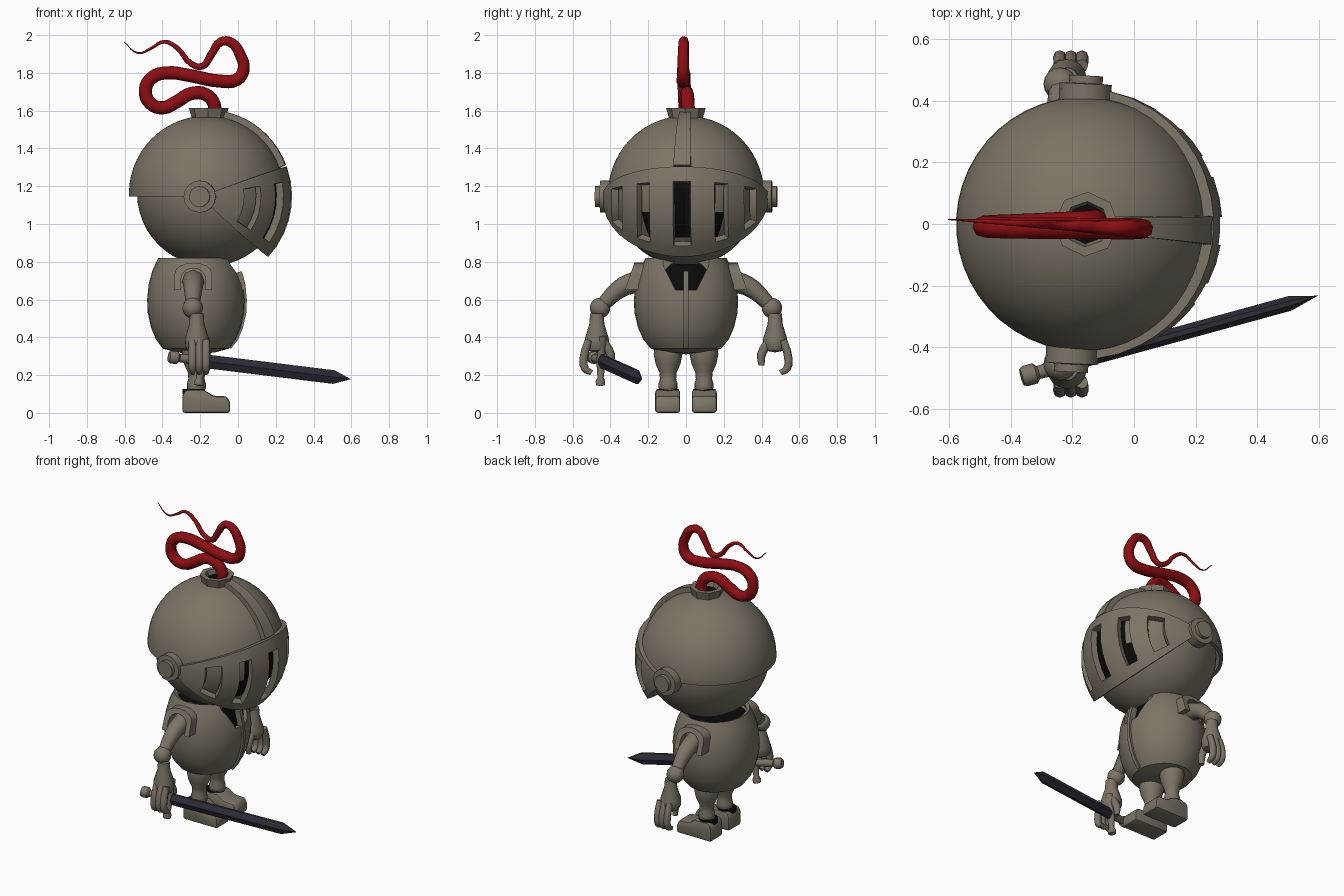
import bpy, bmesh, math
from mathutils import Vector, Matrix
from math import sin, cos, radians, pi

if "Cube" in bpy.data.objects:
    bpy.data.objects.remove(bpy.data.objects["Cube"])


def material(name, rgb):
    m = bpy.data.materials.new(name)
    m.diffuse_color = (*rgb, 1)
    m.use_nodes = True
    m.node_tree.nodes["Principled BSDF"].inputs["Base Color"].default_value = m.diffuse_color
    return m


STEEL = material("warm_grey_steel", (0.20, 0.175, 0.132))
BLACK = material("black_interior", (0.003, 0.003, 0.003))
RED = material("red_plume", (0.27, 0.004, 0.006))
BLADE = material("dark_blade", (0.028, 0.028, 0.042))


def finish(ob, angle=35):
    # apply modifiers, then shade smooth with sharp corners kept
    bpy.ops.object.select_all(action='DESELECT')
    ob.select_set(True)
    bpy.context.view_layer.objects.active = ob
    bpy.ops.object.convert(target='MESH')
    bpy.ops.object.shade_smooth_by_angle(angle=radians(angle))
    return ob


def add(name, bm, mat, solid=0, bevel=0, cutter=None, recalc=True, black=None):
    if recalc:
        bmesh.ops.recalc_face_normals(bm, faces=bm.faces)
    if black:
        for f in bm.faces:
            f.material_index = int(black(f.calc_center_median()))
    me = bpy.data.meshes.new(name)
    bm.to_mesh(me)
    bm.free()
    me.materials.append(mat)
    if black:
        me.materials.append(BLACK)
    ob = bpy.data.objects.new(name, me)
    bpy.context.collection.objects.link(ob)
    if solid:
        ob.modifiers.new("thickness", 'SOLIDIFY').thickness = solid
    if cutter:
        m = ob.modifiers.new("cut", 'BOOLEAN')
        m.object, m.operation, m.solver = cutter, 'DIFFERENCE', 'EXACT'
    if bevel:
        m = ob.modifiers.new("bevel", 'BEVEL')
        m.width, m.segments = bevel, 2
    return finish(ob)


def lathe(name, profile, at, mat, n=24, sy=1, axis=None, **kw):
    # profile of (radius, height) turned around z, or around another axis
    bm = bmesh.new()
    vs = [bm.verts.new((r, 0, z)) for r, z in profile]
    es = [bm.edges.new(p) for p in zip(vs, vs[1:])]
    bmesh.ops.spin(bm, geom=vs + es, cent=(0, 0, 0), axis=(0, 0, 1), angle=2 * pi, steps=n)
    bmesh.ops.remove_doubles(bm, verts=bm.verts, dist=1e-4)
    bmesh.ops.scale(bm, vec=(1, sy, 1), verts=bm.verts)
    if axis:
        bmesh.ops.transform(bm, matrix=Vector(axis).to_track_quat('Z', 'Y').to_matrix().to_4x4(), verts=bm.verts)
    bmesh.ops.translate(bm, vec=at, verts=bm.verts)
    return add(name, bm, mat, **kw)


def ball_mesh(at, r, u=40, v=24):
    bm = bmesh.new()
    bmesh.ops.create_uvsphere(bm, u_segments=u, v_segments=v, radius=r)
    bmesh.ops.translate(bm, vec=at, verts=bm.verts)
    return bm


def prism(name, pts, vec, mat, **kw):
    bm = bmesh.new()
    f = bm.faces.new([bm.verts.new(p) for p in pts])
    ext = bmesh.ops.extrude_face_region(bm, geom=[f], use_keep_orig=True)
    bmesh.ops.translate(bm, vec=vec, verts=[g for g in ext['geom'] if isinstance(g, bmesh.types.BMVert)])
    return add(name, bm, mat, **kw)


def patch(name, fn, us, vs, mat, skip=lambda u, v: False, **kw):
    # grid surface fn(u, v) with some cells left open
    bm = bmesh.new()
    g = [[bm.verts.new(fn(u, v)) for v in vs] for u in us]
    for i in range(len(us) - 1):
        for j in range(len(vs) - 1):
            if not skip((us[i] + us[i + 1]) / 2, (vs[j] + vs[j + 1]) / 2):
                bm.faces.new((g[i][j], g[i][j + 1], g[i + 1][j + 1], g[i + 1][j]))
    return add(name, bm, mat, recalc=False, **kw)


def tube(name, pts, mat, res=4):
    # rounded tube through points (x, y, z, radius)
    cu = bpy.data.curves.new(name, 'CURVE')
    cu.dimensions, cu.bevel_depth, cu.bevel_resolution = '3D', 1, 2
    cu.resolution_u, cu.use_fill_caps = res, True
    sp = cu.splines.new('BEZIER')
    sp.bezier_points.add(len(pts) - 1)
    for b, p in zip(sp.bezier_points, pts):
        b.co, b.radius = p[:3], p[3]
        b.handle_left_type = b.handle_right_type = 'AUTO'
    cu.materials.append(mat)
    ob = bpy.data.objects.new(name, cu)
    bpy.context.collection.objects.link(ob)
    return finish(ob, 50)


# ---------- helmet ----------
helmet = []
PX, PZ = -0.18, 1.145   # visor pivot
SX, SZ = -0.165, 1.16   # skull centre
helmet.append(add("head_shell", ball_mesh((-0.15, 0, 1.163), 0.385), STEEL,
                  black=lambda c: c.x > 0 and abs(c.y) < 0.19 and 0.93 < c.z < 1.3))
bm = ball_mesh((SX, 0, SZ), 0.413, 48, 28)
a = radians(20)
for no in ((0, 0, 1), (-sin(a), 0, cos(a))):
    bmesh.ops.bisect_plane(bm, geom=bm.verts[:] + bm.edges[:] + bm.faces[:],
                           plane_co=(PX, 0, PZ), plane_no=no, clear_inner=True)
helmet.append(add("helmet_skull", bm, STEEL, solid=0.022))


def visor_point(phi, lam):
    p, l = radians(phi), radians(lam)
    return (PX + 0.467 * cos(l) * cos(p), 0.443 * sin(l), PZ + 0.467 * cos(l) * sin(p))


half = [6, 14, 23, 28, 33, 40, 47, 53, 60, 70, 82]
lams = [-v for v in reversed(half)] + [0] + half
helmet.append(patch("visor", visor_point, [-43, -34, -25, -16, -7, 2, 10, 20], lams, STEEL, solid=0.04,
                    skip=lambda p, l: -34 < p < 10 and (abs(l) < 6 or 23 < abs(l) < 33 or 47 < abs(l) < 60)))


def ridge_point(phi, side):
    p, w = radians(phi), 0.052 - 0.0003 * phi
    return (SX + 0.445 * cos(p), side * w, SZ + 0.445 * sin(p))


helmet.append(patch("helmet_ridge", ridge_point, [20 + 6 * i for i in range(11)], [-1, 0, 1], STEEL, solid=0.05))
for s in (-1, 1):
    helmet.append(lathe("visor_pivot", [(0, 0.39), (0.085, 0.39), (0.085, 0.455), (0.055, 0.457), (0.055, 0.482), (0, 0.482)],
                        (PX, 0, PZ), STEEL, n=16, axis=(0, s, 0)))
helmet.append(lathe("plume_holder", [(0.085, 1.54), (0.105, 1.615), (0.074, 1.615), (0.064, 1.585), (0, 1.585)],
                    (-0.155, 0, 0), STEEL, n=8, black=lambda c: math.hypot(c.x + 0.155, c.y) < 0.06))
turn = Matrix.Translation((SX, 0, 0)) @ Matrix.Rotation(radians(-2.9), 4, 'Z') @ Matrix.Translation((-SX, 0, 0))
for ob in helmet:
    ob.matrix_world = turn

# ---------- plume ----------
path = [(-.13, 1.56), (-.125, 1.63), (-.17, 1.685), (-.25, 1.69), (-.32, 1.65), (-.40, 1.615), (-.465, 1.64),
        (-.49, 1.71), (-.455, 1.775), (-.38, 1.8), (-.25, 1.785), (-.1, 1.757), (-.005, 1.765), (.03, 1.82),
        (.01, 1.90), (-.035, 1.96), (-.09, 1.965), (-.14, 1.90), (-.19, 1.835), (-.25, 1.85), (-.32, 1.93),
        (-.39, 1.965), (-.46, 1.93), (-.53, 1.905), (-.603, 1.965)]
n = len(path) - 1
tube("plume", [(x, 0.015 - 0.03 * sin(pi * i / n), z, 0.035 if i < 13 else 0.002 + 0.033 * (n - i) / (n - 12))
               for i, (x, z) in enumerate(path)], RED)

# ---------- torso ----------
TX = -0.223
prof = [(.175, .34), (.212, .39), (.237, .45), (.255, .53), (.258, .60), (.25, .68), (.232, .75), (.20, .82)]
v_cut = prism("collar_cutter", [(-0.05, y, z) for y, z in ((-.14, .95), (-.12, .78), (-.055, .65), (.055, .65), (.12, .78), (.14, .95))],
              (0.4, 0, 0), STEEL)
v_cut.hide_render = True
lathe("torso", [(0, .31), (.1, .32)] + prof, (TX, 0, 0), STEEL, n=32, sy=1.07, solid=0.025, cutter=v_cut)
bpy.data.objects.remove(v_cut)
lathe("torso_lining", [(0, .4)] + [(r - 0.04, z) for r, z in prof[2:-1]] + [(.17, .785), (0, .785)],
      (TX, 0, 0), BLACK, n=32, sy=1.07)
front = prof[:-1]
patch("chest_seam", lambda i, y: (TX + front[int(i)][0] + 0.012, y, front[int(i)][1]),
      range(len(front)), [-0.012, 0.012], STEEL, solid=0.04)

# ---------- limbs, both sides ----------
arch = [(0.098 * cos(t), 0.74 + 0.055 * sin(t)) for t in [pi * i / 8 for i in range(9)]]
outer = [(0.1, 0.65)] + arch + [(-0.1, 0.65)]
inner = [(x * 0.66, 0.65 if z == 0.65 else z - 0.03) for x, z in reversed(outer)]
for s in (-1, 1):
    # shoulder plate: arch leaning outwards at the bottom
    prism("shoulder_plate", [(-0.237 + x, s * (0.275 + 0.35 * (0.79 - z)), z) for x, z in outer + inner],
          (0, -s * 0.12, 0), STEEL)
    # arm
    tube("upper_arm", [(-.237, s * .22, .70, .062), (-.237, s * .33, .67, .052), (-.24, s * .45, .565, .036)], STEEL)
    add("elbow", ball_mesh((-0.24, s * 0.455, 0.555), 0.054, 16, 10), STEEL)
    lathe("gauntlet", [(0, .53), (.036, .525), (.04, .47), (.063, .395), (.064, .36), (.05, .33), (0, .32)],
          (-0.218, s * 0.472, 0), STEEL, n=16)
    for k in (-1, 0, 1):
        x = -0.205 + 0.036 * k
        tube("finger", [(x, s * .515, .385, .02), (x, s * .54, .30, .022), (x, s * .535, .235, .021), (x, s * .50, .212, .014)], STEEL, 3)
    tube("thumb", [(-.2, s * .44, .38, .024), (-.2, s * .40, .31, .024), (-.2, s * .40, .25, .016)], STEEL, 3)
    # leg and boot
    lathe("leg", [(0, .37), (.072, .36), (.076, .31), (.066, .26), (.046, .215), (.043, .18), (.05, .155), (.05, .13), (.035, .1)],
          (-0.22, s * 0.095, 0), STEEL, n=16)
    boot = [(-.295, 0), (-.295, .09), (-.28, .122), (-.18, .122), (-.13, .09), (-.06, .088), (-.042, .055), (-.042, 0)]
    prism("boot", [(x, s * 0.097 - 0.066, z) for x, z in boot], (0, 0.132, 0), STEEL, bevel=0.014)
    lathe("boot_opening", [(0, .1), (.06, .1), (.06, .127), (0, .127)], (-0.234, s * 0.097, 0), BLACK, n=16)

# ---------- sword, built along x and then aimed ----------
sword = [
    lathe("sword_pommel", [(0, 0), (.028, 0), (.034, .012), (.034, .045), (.022, .056), (0, .056)], (0, 0, 0), STEEL, n=12, axis=(1, 0, 0)),
    lathe("sword_grip", [(0, .05), (.021, .05), (.025, .11), (.021, .18), (0, .18)], (0, 0, 0), STEEL, n=12, axis=(1, 0, 0)),
    lathe("sword_guard", [(0, -.135), (.024, -.13), (.026, -.11), (.017, -.09), (.026, 0), (.017, .09), (.026, .11), (.024, .13), (0, .135)],
          (0.18, 0, 0), STEEL, n=12),
]
bm = bmesh.new()
section = ((.024, 0), (.008, .036), (-.008, .036), (-.024, 0), (-.008, -.036), (.008, -.036))
rings = [[bm.verts.new((x, y, z)) for y, z in section] for x in (.18, .91)]
tip = bm.verts.new((1.005, 0, 0))
bm.faces.new(rings[0])
for i in range(6):
    j = (i + 1) % 6
    bm.faces.new((rings[0][i], rings[0][j], rings[1][j], rings[1][i]))
    bm.faces.new((rings[1][i], rings[1][j], tip))
sword.append(add("sword_blade", bm, BLADE))
aim = Vector((.958, .263, -.118)).normalized()
side = Vector((0, 0, 1)).cross(aim).normalized()
rot = Matrix((aim, side, aim.cross(side))).transposed().to_4x4()
for ob in sword:
    ob.matrix_world = Matrix.Translation((-.365, -.497, .297)) @ rot
